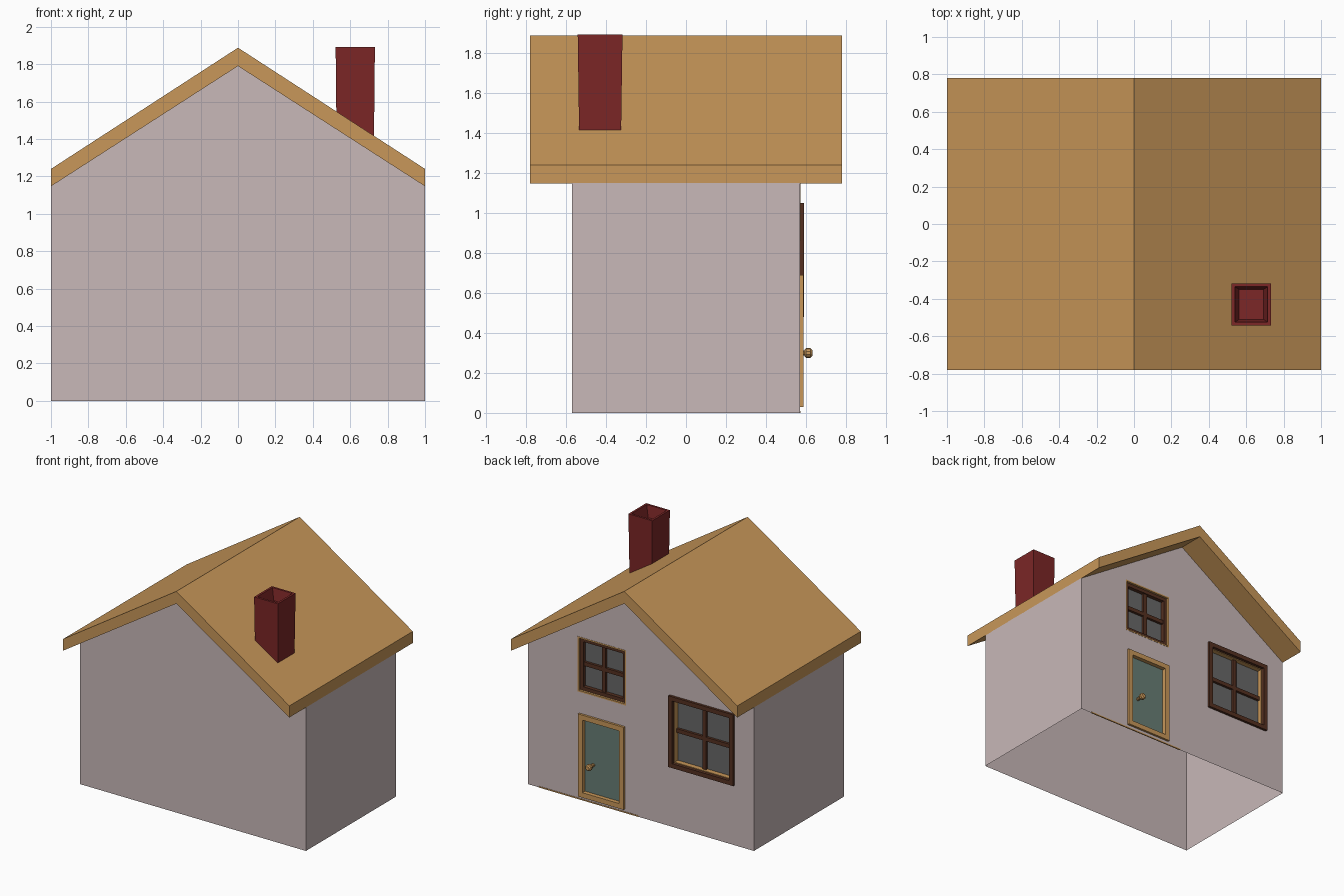
import bpy, bmesh, math
from mathutils import Matrix

if "Cube" in bpy.data.objects:
    bpy.data.objects.remove(bpy.data.objects["Cube"])


def mat(name, r, g, b):
    m = bpy.data.materials.new(name)
    m.diffuse_color = (r, g, b, 1)
    m.use_nodes = True
    m.node_tree.nodes["Principled BSDF"].inputs["Base Color"].default_value = m.diffuse_color
    return m


PLASTER = mat("plaster", 0.58, 0.48, 0.48)
WOOD = mat("wood", 0.58, 0.31, 0.10)
BRICK = mat("brick", 0.20, 0.02, 0.02)
DARK = mat("dark_wood", 0.09, 0.03, 0.015)
GLASS = mat("glass", 0.14, 0.14, 0.14)
TEAL = mat("door_panel", 0.14, 0.21, 0.18)


def finish(bm, name, material, fix=True):
    if fix:
        bmesh.ops.recalc_face_normals(bm, faces=bm.faces)
    me = bpy.data.meshes.new(name)
    bm.to_mesh(me)
    bm.free()
    me.materials.append(material)
    ob = bpy.data.objects.new(name, me)
    bpy.context.collection.objects.link(ob)
    return ob


def rect(r, y, inset=0):
    x0, x1, z0, z1 = r
    i = inset
    return [(x0 + i, y, z0 + i), (x1 - i, y, z0 + i), (x1 - i, y, z1 - i), (x0 + i, y, z1 - i)]


def bridge(bm, loops, closed=False):
    n = len(loops[0])
    pairs = list(zip(loops, loops[1:])) + ([(loops[-1], loops[0])] if closed else [])
    for a, b in pairs:
        for i in range(n):
            j = (i + 1) % n
            bm.faces.new((a[i], a[j], b[j], b[i]))


def ring(name, r, width, y0, y1, material):
    bm = bmesh.new()
    shapes = [rect(r, y0), rect(r, y1), rect(r, y1, width), rect(r, y0, width)]
    bridge(bm, [[bm.verts.new(p) for p in s] for s in shapes], True)
    finish(bm, name, material)


def box(name, r, y0, y1, material):
    bm = bmesh.new()
    loops = [[bm.verts.new(p) for p in rect(r, y)] for y in (y0, y1)]
    bridge(bm, loops)
    for l in loops:
        bm.faces.new(l)
    finish(bm, name, material)


# openings in the back wall: x0, x1, z0, z1
DOOR = (0.14, 0.545, 0.03, 0.69)
UPPER = (0.13, 0.56, 0.86, 1.30)
LARGE = (-0.83, -0.256, 0.48, 1.05)
W = 0.57

# hollow walls, open underneath, with holes at the back
bm = bmesh.new()
prof = [(-1, 0), (1, 0), (1, 1.15), (0, 1.79), (-1, 1.15)]
bm.faces.new([bm.verts.new((x, -W, z)) for x, z in prof])
for s in (-1, 1):
    bm.faces.new([bm.verts.new((s, y * s, z)) for y, z in ((-W, 0), (W, 0), (W, 1.15), (-W, 1.15))])
edges = []
for pts in [[(x, W, z) for x, z in prof]] + [rect(r, W, 0.01) for r in (DOOR, UPPER, LARGE)]:
    vs = [bm.verts.new(p) for p in pts]
    edges += [bm.edges.new((vs[i], vs[i - 1])) for i in range(len(vs))]
bmesh.ops.triangle_fill(bm, edges=edges, use_beauty=True, use_dissolve=False, normal=(0, 1, 0))
bmesh.ops.remove_doubles(bm, verts=bm.verts, dist=0.0005)
finish(bm, "walls", PLASTER)

# gabled roof slab
bm = bmesh.new()
prof = [(-1, 1.24), (0, 1.888), (1, 1.24), (1, 1.147), (0, 1.79), (-1, 1.147)]
ends = [[bm.verts.new((x, y, z)) for x, z in prof] for y in (-0.78, 0.78)]
bridge(bm, ends)
for e in ends:
    for q in ((0, 1, 4, 5), (1, 2, 3, 4)):
        bm.faces.new([e[i] for i in q])
finish(bm, "roof", WOOD)

# tapered chimney with a hollow top
bm = bmesh.new()
loops = []
for hx, hy, z in ((0.10, 0.105, 1.40), (0.105, 0.112, 1.893), (0.088, 0.095, 1.893), (0.065, 0.08, 1.80)):
    loops.append([bm.verts.new((0.627 + a * hx, -0.43 + b * hy, z))
                  for a, b in ((-1, -1), (1, -1), (1, 1), (-1, 1))])
bridge(bm, loops)
bm.faces.new(loops[0])
bm.faces.new(loops[-1])
finish(bm, "chimney", BRICK)


def panes(name, r, y):
    # cross bars and glass
    x0, x1, z0, z1 = r
    cx, cz = (x0 + x1) / 2, (z0 + z1) / 2
    box(name + "_upright_bar", (cx - 0.016, cx + 0.016, z0 + 0.03, z1 - 0.03), y, y + 0.03, DARK)
    box(name + "_cross_bar", (x0 + 0.03, x1 - 0.03, cz - 0.016, cz + 0.016), y, y + 0.03, DARK)
    box(name + "_glass", (x0 + 0.02, x1 - 0.02, z0 + 0.02, z1 - 0.02), y, y + 0.01, GLASS)


# large window
ring("large_window_frame", LARGE, 0.035, 0.56, 0.59, DARK)
ring("large_window_lining", LARGE, 0.04, 0.51, 0.565, WOOD)
panes("large_window", LARGE, 0.515)

# upper window, set into the wall
ring("upper_window_lining", UPPER, 0.012, 0.51, 0.572, WOOD)
ring("upper_window_frame", UPPER, 0.04, 0.52, 0.555, DARK)
panes("upper_window", UPPER, 0.515)

# door
ring("door_frame", DOOR, 0.04, 0.54, 0.588, WOOD)
box("door_panel", (DOOR[0] + 0.02, DOOR[1] - 0.02, DOOR[2] + 0.02, DOOR[3] - 0.02), 0.54, 0.555, TEAL)

# door knob
for name, rad, y0, y1 in (("knob_stem", 0.013, 0.55, 0.6), ("knob_head", 0.025, 0.592, 0.632)):
    bm = bmesh.new()
    m = Matrix.Translation((0.43, (y0 + y1) / 2, 0.30)) @ Matrix.Rotation(math.pi / 2, 4, 'X')
    bmesh.ops.create_cone(bm, cap_ends=True, segments=10, radius1=rad, radius2=rad, depth=y1 - y0, matrix=m)
    if name == "knob_head":
        caps = [e for e in bm.edges if abs(e.verts[0].co.y - e.verts[1].co.y) < 1e-4]
        bmesh.ops.bevel(bm, geom=caps, offset=0.009, segments=1, affect='EDGES')
    finish(bm, name, WOOD)

# threshold strip
box("threshold", (0.02, 0.9, 0, 0.01), 0.565, 0.573, WOOD)
